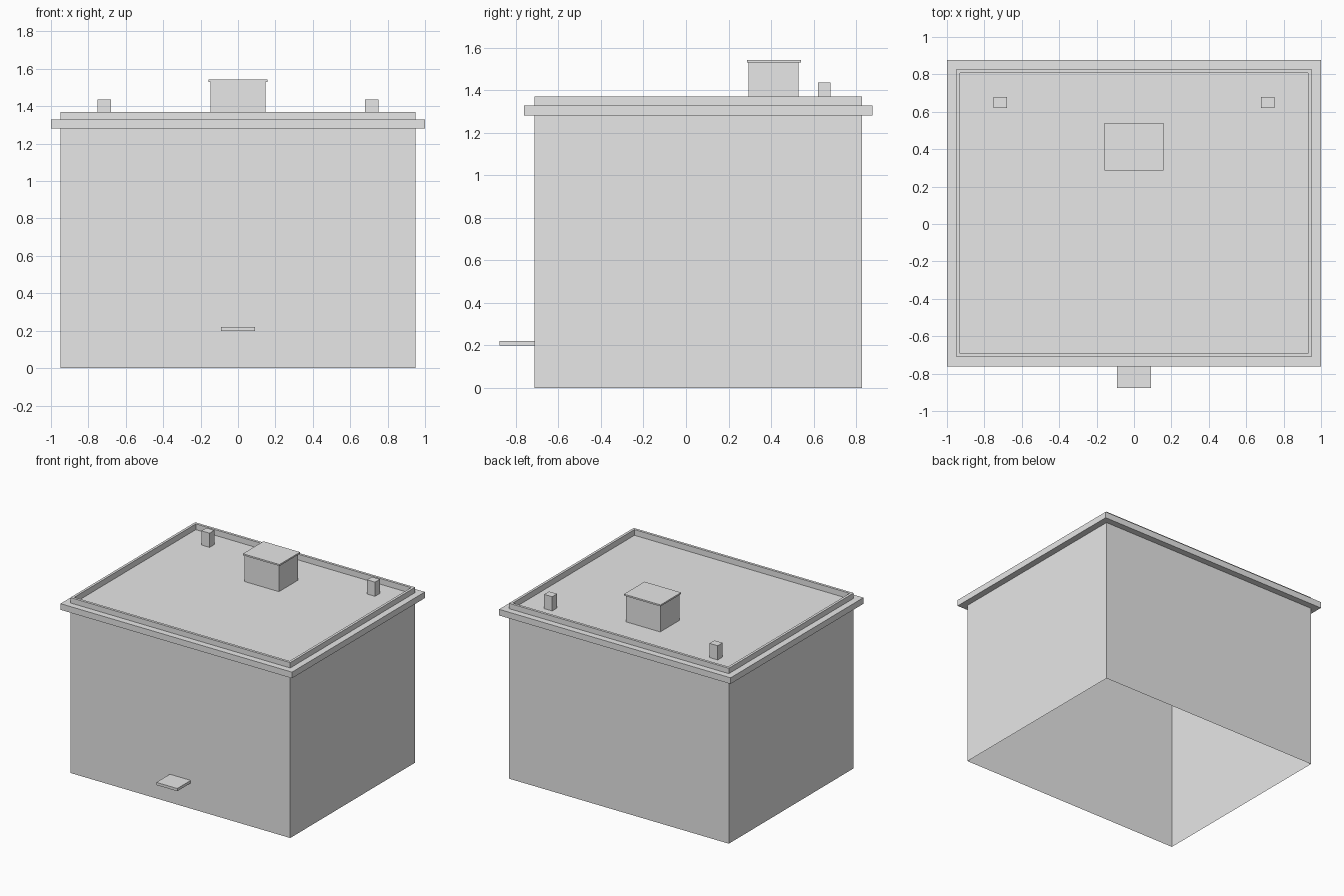
import bpy
import bmesh

old = bpy.data.objects.get("Cube")
if old:
    bpy.data.objects.remove(old, do_unlink=True)

# One plain grey for the whole building
grey = bpy.data.materials.new("light grey")
grey.use_nodes = True
colour = (0.8, 0.8, 0.8, 1.0)
grey.diffuse_color = colour
grey.node_tree.nodes["Principled BSDF"].inputs["Base Color"].default_value = colour

CENTRE_Y = 0.058          # the building sits behind the doorstep
HALF_X, HALF_Y = 0.95, 0.77
DECK_Z = 1.325


def add_object(name, bm):
    mesh = bpy.data.meshes.new(name)
    bm.to_mesh(mesh)
    bm.free()
    mesh.materials.append(grey)
    obj = bpy.data.objects.new(name, mesh)
    bpy.context.collection.objects.link(obj)
    return obj


def box(name, x, y, z):
    """Box spanning the given (low, high) ranges."""
    bm = bmesh.new()
    bmesh.ops.create_cube(bm, size=1)
    for v in bm.verts:
        for axis, (low, high) in enumerate((x, y, z)):
            v.co[axis] = high if v.co[axis] > 0 else low
    return add_object(name, bm)


def rectangle_loft(name, profile, closed=False, cap_end=False):
    """Sweep a profile of (outward offset, height) round the wall line."""
    bm = bmesh.new()
    rings = []
    for offset, z in profile:
        rings.append([bm.verts.new((sx * (HALF_X + offset),
                                    CENTRE_Y + sy * (HALF_Y + offset), z))
                      for sx, sy in ((-1, -1), (1, -1), (1, 1), (-1, 1))])
    pairs = list(zip(rings, rings[1:]))
    if closed:
        pairs.append((rings[-1], rings[0]))
    for a, b in pairs:
        for i in range(4):
            j = (i + 1) % 4
            bm.faces.new((a[i], a[j], b[j], b[i]))
    if cap_end:
        bm.faces.new(rings[-1])
    return add_object(name, bm)


# Open-bottomed walls, rising to a thin parapet round the sunken roof deck
rectangle_loft("walls_and_roof",
               [(0, 0), (0, 1.37), (-0.02, 1.37), (-0.02, DECK_Z)],
               cap_end=True)

# Projecting cornice band
rectangle_loft("cornice",
               [(0, 1.28), (0.05, 1.28), (0.05, 1.328), (0, 1.328)],
               closed=True)

# Roof access box with a thin overhanging lid
box("roof_box", (-0.148, 0.148), (0.294, 0.529), (DECK_Z, 1.531))
box("roof_box_lid", (-0.158, 0.158), (0.286, 0.54), (1.531, 1.543))

# Pair of small roof vents
for side, sign in (("left", 1), ("right", -1)):
    box(side + "_vent", sorted((sign * 0.68, sign * 0.75)),
        (0.62, 0.68), (DECK_Z, 1.436))

# Thin ledge projecting from the front wall
box("front_ledge", (-0.09, 0.09), (-0.878, CENTRE_Y - HALF_Y), (0.199, 0.22))
